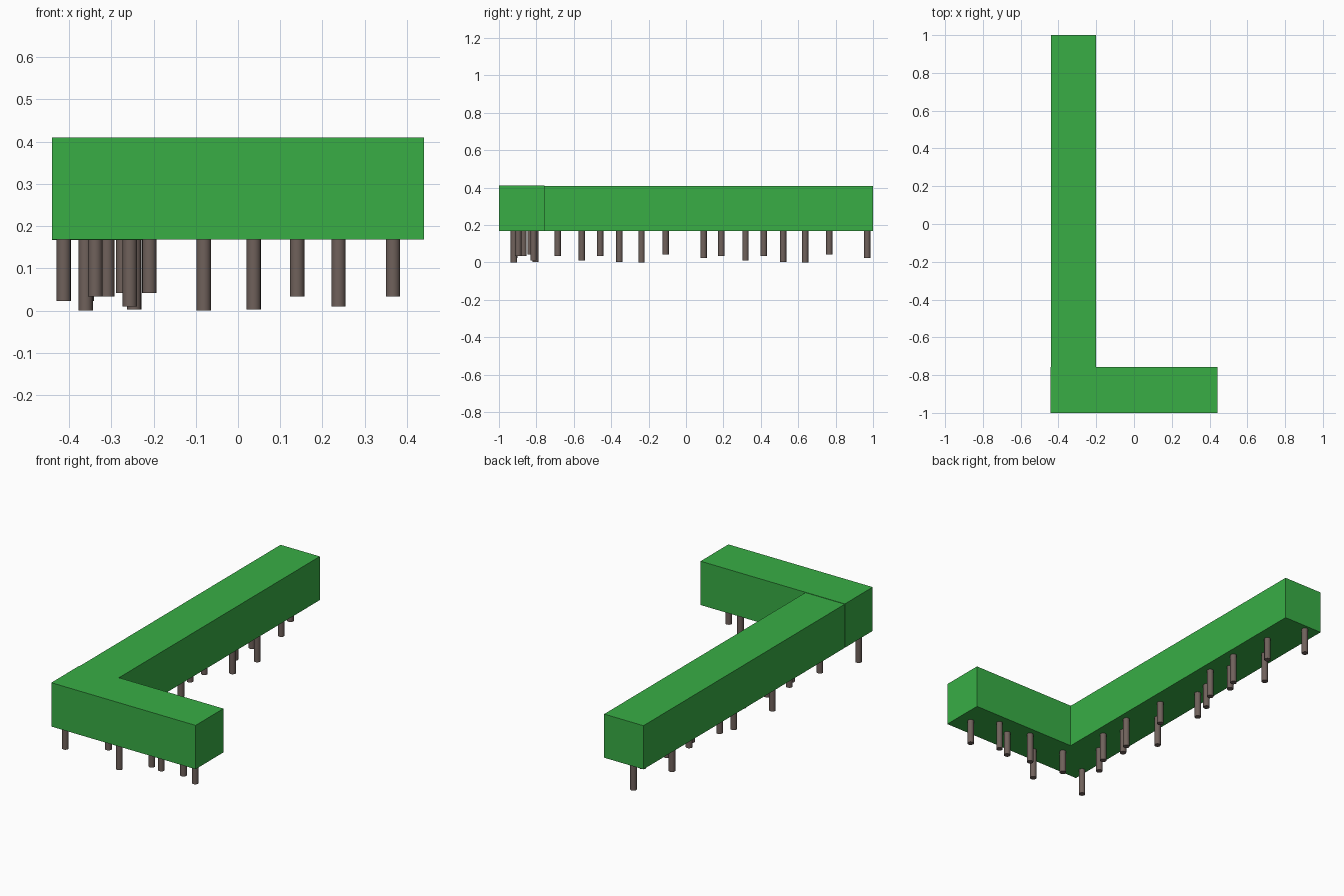
import bpy
from math import radians
from mathutils import Matrix, Vector

if "Cube" in bpy.data.objects:
    bpy.data.objects.remove(bpy.data.objects["Cube"])


def material(name, color):
    m = bpy.data.materials.new(name)
    m.diffuse_color = color
    m.use_nodes = True
    m.node_tree.nodes["Principled BSDF"].inputs["Base Color"].default_value = m.diffuse_color
    return m


leaf = material("leaf_green", (0.04, 0.42, 0.06, 1))
bark = material("bark_brown", (0.16, 0.12, 0.105, 1))


def box(name, lo, hi):
    lo, hi = Vector(lo), Vector(hi)
    bpy.ops.mesh.primitive_cube_add(size=1, location=(lo + hi) / 2)
    ob = bpy.context.object
    ob.name = name
    ob.scale = hi - lo
    ob.data.materials.append(leaf)


# Clipped foliage blocks forming the L
box("hedge_front", (-0.441, -1.0, 0.17), (0.441, -0.757, 0.412))
box("hedge_side", (-0.44, -0.757, 0.169), (-0.2, 1.0, 0.41))

# One planting unit of stems: along, across, height of the stem's foot
STEMS = [(-0.413, -0.038, 0.025), (-0.21, 0.048, 0.043), (-0.081, -0.041, 0.002),
         (0.037, 0.074, 0.004), (0.14, 0.01, 0.035), (0.238, 0.064, 0.012),
         (0.367, -0.018, 0.035)]


def stem_row(prefix, cx, cy, angle):
    turn = Matrix.Rotation(radians(angle), 3, 'Z')
    top = 0.2
    for i, (u, v, foot) in enumerate(STEMS):
        p = turn @ Vector((u, v, 0)) + Vector((cx, cy, (top + foot) / 2))
        bpy.ops.mesh.primitive_cylinder_add(vertices=16, radius=0.017,
                                            depth=top - foot, location=p)
        ob = bpy.context.object
        ob.name = f"{prefix}_stem_{i + 1}"
        ob.data.materials.append(bark)
        bpy.ops.object.shade_smooth_by_angle(angle=radians(40))


# The same stem unit repeated along the front run and twice along the side run
stem_row("front", 0, -0.879, 0)
stem_row("side_near", -0.32, -0.319, -90)
stem_row("side_far", -0.32, 0.556, -90)

# Lowest stem foot rests on the ground
for ob in bpy.data.objects:
    ob.location.z -= 0.002
